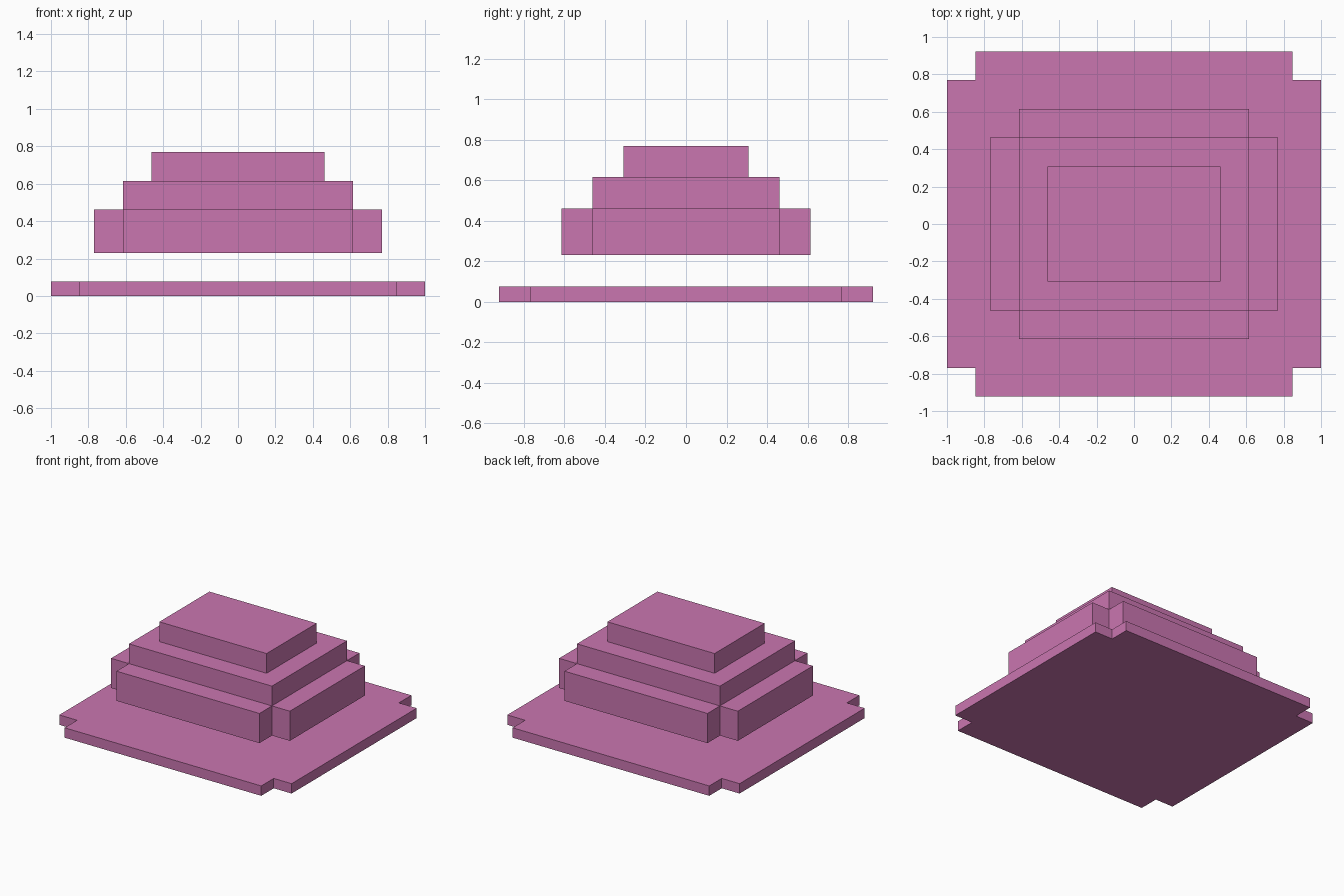
import bpy
import bmesh

UNIT = 1 / 13  # the whole model sits on a regular block grid

default = bpy.data.objects.get("Cube")
if default:
    bpy.data.objects.remove(default, do_unlink=True)

pink = bpy.data.materials.new("orchid pink")
pink.use_nodes = True
colour = (0.59, 0.18, 0.434, 1)
pink.diffuse_color = colour
pink.node_tree.nodes["Principled BSDF"].inputs["Base Color"].default_value = colour


def slab(name, corner, bottom, top):
    """Extrude an outline, given by its +x +y corner points, mirrored to all four quadrants."""
    outline = []
    for sx, sy in ((1, 1), (-1, 1), (-1, -1), (1, -1)):
        # reversing alternate quadrants keeps the outline in order
        points = corner if sx == sy else corner[::-1]
        outline += [(sx * x * UNIT, sy * y * UNIT) for x, y in points]

    bm = bmesh.new()
    face = bm.faces.new([bm.verts.new((x, y, bottom * UNIT)) for x, y in outline])
    result = bmesh.ops.extrude_face_region(bm, geom=[face], use_keep_orig=True)
    raised = [v for v in result["geom"] if isinstance(v, bmesh.types.BMVert)]
    bmesh.ops.translate(bm, verts=raised, vec=(0, 0, (top - bottom) * UNIT))
    bmesh.ops.recalc_face_normals(bm, faces=bm.faces)

    mesh = bpy.data.meshes.new(name)
    bm.to_mesh(mesh)
    bm.free()
    mesh.materials.append(pink)
    obj = bpy.data.objects.new(name, mesh)
    bpy.context.collection.objects.link(obj)
    return obj


# Thin base plate with notched corners
slab("base_plate", [(13, 10), (11, 10), (11, 12)], 0, 1)

# Stepped upper body, floating above the plate
slab("lower_tier", [(10, 6), (8, 6), (8, 8)], 3, 6)
slab("middle_tier", [(8, 6)], 6, 8)
slab("top_tier", [(6, 4)], 8, 10)
